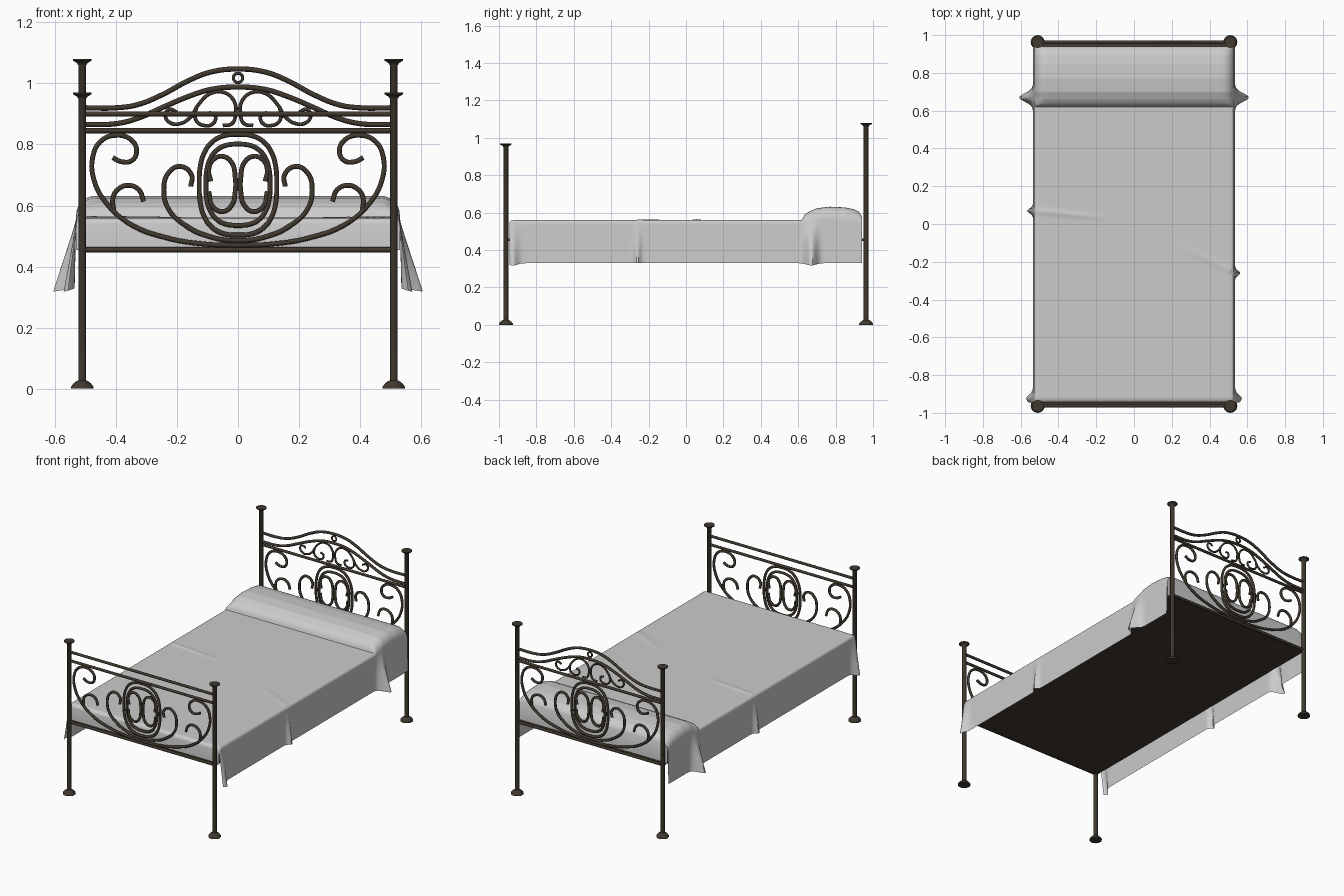
import bpy, bmesh, math

if "Cube" in bpy.data.objects:
    bpy.data.objects.remove(bpy.data.objects["Cube"])

iron = bpy.data.materials.new("dark_iron")
iron.diffuse_color = (0.05, 0.04, 0.028, 1)
iron.use_nodes = True
iron.node_tree.nodes["Principled BSDF"].inputs["Base Color"].default_value = iron.diffuse_color


def add_mesh(name, bm, mat=None, smooth=True):
    me = bpy.data.meshes.new(name)
    bm.to_mesh(me)
    bm.free()
    ob = bpy.data.objects.new(name, me)
    bpy.context.collection.objects.link(ob)
    if mat:
        me.materials.append(mat)
    if smooth:
        bpy.ops.object.select_all(action='DESELECT')
        ob.select_set(True)
        bpy.context.view_layer.objects.active = ob
        bpy.ops.object.shade_smooth_by_angle(angle=math.radians(40))
    return ob


def post(name, x, y, h, n=16):
    # turned post with flared foot and flat cap
    prof = [(0, 0), (.037, 0), (.037, .006), (.028, .018), (.02, .024), (.013, .027),
            (.013, h - .02), (.018, h - .013), (.031, h - .005), (.031, h), (0, h)]
    bm = bmesh.new()
    vs = [bm.verts.new((r, 0, z)) for r, z in prof]
    es = [bm.edges.new(p) for p in zip(vs, vs[1:])]
    bmesh.ops.spin(bm, geom=vs + es, axis=(0, 0, 1), cent=(0, 0, 0),
                   steps=n, angle=2 * math.pi)
    bmesh.ops.remove_doubles(bm, verts=bm.verts, dist=1e-5)
    bmesh.ops.recalc_face_normals(bm, faces=bm.faces)
    bmesh.ops.translate(bm, verts=bm.verts, vec=(x, y, 0))
    add_mesh(name, bm, iron)


def rods(name, y, paths, r, closed=False):
    # bent rods; paths ending at x=0 are joined to their mirror image
    cu = bpy.data.curves.new(name + "_curve", 'CURVE')
    cu.dimensions = '3D'
    cu.bevel_depth = r
    cu.bevel_resolution = 2
    cu.resolution_u = 5
    cu.use_fill_caps = True
    for p in paths:
        flip = [(-x, z) for x, z in p]
        if closed:
            runs = [p]
        elif p[-1][0] == 0:
            runs = [p + flip[-2::-1]]
        else:
            runs = [p, flip]
        for run in runs:
            sp = cu.splines.new('BEZIER')
            sp.bezier_points.add(len(run) - 1)
            sp.use_cyclic_u = closed
            for b, (x, z) in zip(sp.bezier_points, run):
                b.co = (x, y, z)
                b.handle_left_type = b.handle_right_type = 'AUTO'
    tmp = bpy.data.objects.new(name + "_tmp", cu)
    bpy.context.collection.objects.link(tmp)
    bpy.context.view_layer.update()
    me = bpy.data.meshes.new_from_object(tmp.evaluated_get(bpy.context.evaluated_depsgraph_get()))
    bpy.data.objects.remove(tmp)
    me.materials.clear()
    me.materials.append(iron)
    bpy.context.collection.objects.link(bpy.data.objects.new(name, me))


def oval(cz, a, b, e=2.0, n=20):
    pts = []
    for i in range(n):
        c, s = math.cos(2 * math.pi * i / n), math.sin(2 * math.pi * i / n)
        pts.append((a * math.copysign(abs(c) ** (2 / e), c),
                    cz + b * math.copysign(abs(s) ** (2 / e), s)))
    return pts


big_scroll = [(.41, .757), (.384, .744), (.348, .747), (.332, .78), (.351, .816), (.40, .83),
              (.45, .81), (.476, .757), (.472, .685), (.433, .61), (.351, .538), (.237, .495),
              (.122, .475), (0, .47)]
side_curl = [(.407, .585), (.41, .623), (.394, .652), (.361, .666), (.325, .652), (.309, .613)]
mid_scroll = [(.155, .662), (.152, .70), (.188, .728), (.227, .708), (.243, .652), (.227, .587),
              (.171, .534), (.106, .502), (0, .485)]
inner_c = [(.089, .679), (.096, .718), (.08, .751), (.05, .761), (.021, .741), (.009, .692),
           (.009, .646), (.021, .60), (.05, .58), (.083, .597), (.096, .646)]
crest_a = [(.20, .905), (.225, .915), (.238, .893), (.22, .87), (.19, .868), (.155, .89),
           (.13, .93), (.09, .967), (.045, .97), (.012, .94), (.008, .90), (.02, .868), (.05, .862)]
crest_b = [(.137, .92), (.138, .88), (.11, .862), (.08, .87), (.075, .895), (.095, .905)]
arch_top = [(.505, .92), (.40, .92), (.33, .93), (.25, .962), (.16, 1.01), (.09, 1.037), (0, 1.047)]
arch_low = [(.505, .865), (.40, .868), (.33, .885), (.25, .92), (.16, .958), (.09, .98), (0, .988)]


def bar(z):
    return [(.508, z), (0, z)]


# head and foot frames
PY = .963
for end, y, h in (("foot", -PY, .97), ("head", PY, 1.08)):
    for side, x in (("left", -.51), ("right", .51)):
        post(f"{end}_post_{side}", x, y, h)
    rods(end + "_scrolls", y, [big_scroll, side_curl, mid_scroll, inner_c], .008)
    rods(end + "_medallion", y, [oval(.668, .127, .165, 2.6), oval(.668, .105, .133, 2.6)], .008, True)
rods("foot_bars", -PY, [bar(.455), bar(.845), bar(.90)], .0085)
rods("head_bars", PY, [bar(.455), bar(.845), arch_top, arch_low], .0085)
rods("head_crest_scrolls", PY, [crest_a, crest_b], .006)
rods("head_crest_ring", PY, [oval(1.018, .015, .015, n=8)], .005, True)

# flat bed base
bm = bmesh.new()
bmesh.ops.create_cube(bm, size=1)
for v in bm.verts:
    v.co = (v.co.x * 1.03, v.co.y * 1.91, .455 + v.co.z * .012)
add_mesh("bed_base", bm, iron, False)

# bedspread: cross-sections lofted along y, rising over the pillow
heights = [(-.945, .54), (-.942, .55), (-.935, .557), (-.92, .56), (.62, .56), (.626, .575),
           (.635, .59), (.66, .607), (.70, .624), (.77, .632), (.85, .628), (.90, .618),
           (.925, .605), (.94, .58)]


def height(y):
    for (a, p), (b, q) in zip(heights, heights[1:]):
        if y <= b:
            return p + (q - p) * (y - a) / (b - a)
    return heights[-1][1]


def bump(d, w):
    return math.exp(-(d / w) ** 2)


def crease(x, y):
    # two faint pulled wrinkles on the top
    right = bump(y + .26 - (.53 - x) * .52, .012) * min(1, max(0, (x - .2) / .2))
    left = bump(y - .07 + (x + .53) * .1, .012) * min(1, max(0, (-.12 - x) / .2))
    return .005 * (right + left)


def section(y):
    h = height(y)
    r = .018 + .045 * max(0, min(1, (h - .56) / .05))
    half = [((.53 - r) * i / 20, h) for i in range(1, 21)]
    half += [(.53 - r + r * math.sin(a), h - r + r * math.cos(a))
             for a in (math.pi / 12 * k for k in range(1, 7))]
    n_cap = len(half)
    half += [(.53, -k / 8) for k in range(1, 9)]       # side drape, filled in below
    pts = [(0, h)]
    for sgn in (1, -1):
        fl = .036 * bump(y + .925, .028) + .072 * bump(y - .67, .032)
        low = .012 * bump(y + .925, .035) + .012 * bump(y - .67, .035)
        fl += .028 * bump(y + .26, .018) if sgn > 0 else .03 * bump(y - .07, .018)
        side = []
        for i, (x, z) in enumerate(half):
            if i >= n_cap:
                s = -z
                x, z = .53 + (.005 + fl) * s, (h - r) + (.33 - low - h + r) * s
            else:
                z += crease(sgn * x, y) if i < 20 else 0
            side.append((sgn * x, z))
        pts = pts + side if sgn > 0 else side[::-1] + pts
    return pts, len(half) - n_cap


ys = sorted({round(-.945 + .01 * i, 4) for i in range(189)} | {a for a, _ in heights})
bm = bmesh.new()
rows = []
for y in ys:
    pts, drape = section(y)
    rows.append([bm.verts.new((x, y, z)) for x, z in pts])


def skin(a, b):
    for i in range(len(a) - 1):
        bm.faces.new((a[i], a[i + 1], b[i + 1], b[i]))


for a, b in zip(rows, rows[1:]):
    skin(a, b)
for row, front in ((rows[0], True), (rows[-1], False)):  # end faces down to the base
    cap = row[drape:-drape]
    low = [bm.verts.new((v.co.x, v.co.y, .455)) for v in cap]
    skin(low, cap) if front else skin(cap, low)
add_mesh("bedspread", bm)
